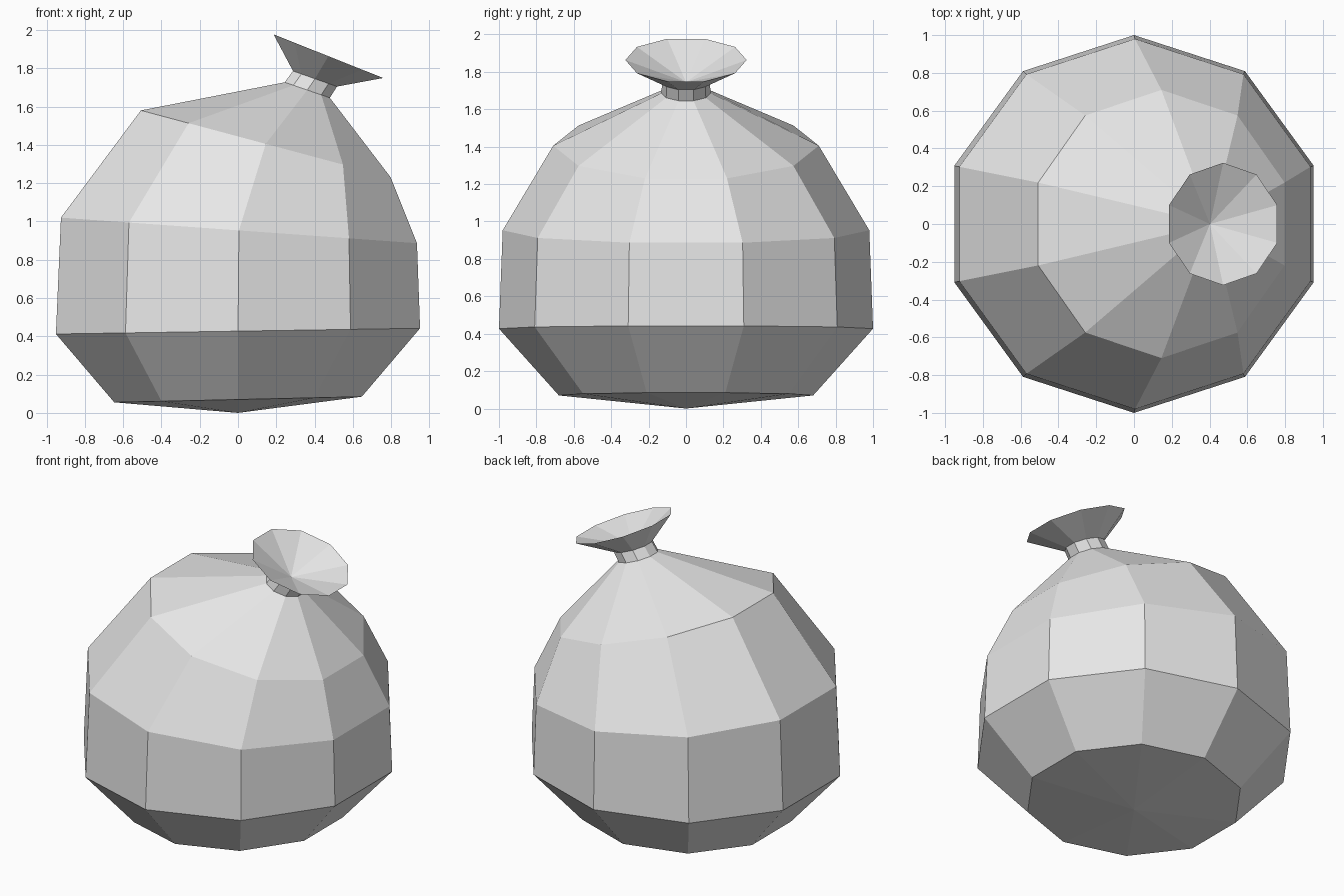
import bpy
import bmesh
from math import cos, sin, radians
from mathutils import Matrix, Vector

cube = bpy.data.objects.get("Cube")
if cube:
    bpy.data.objects.remove(cube, do_unlink=True)

SIDES = 10

# Grey cloth colour
cloth = bpy.data.materials.new("grey_cloth")
cloth.use_nodes = True
cloth.diffuse_color = (0.8, 0.8, 0.8, 1)
cloth.node_tree.nodes["Principled BSDF"].inputs["Base Color"].default_value = (0.8, 0.8, 0.8, 1)


def add_ring(bm, x, z, radius, tilt):
    """Ten-sided loop leaning towards +x by tilt degrees."""
    lean = Matrix.Rotation(radians(tilt), 3, 'Y')
    ring = []
    for i in range(SIDES):
        a = radians(18 + i * 360 / SIDES)
        ring.append(bm.verts.new(Vector((x, 0, z)) + lean @ Vector((radius * cos(a), radius * sin(a), 0))))
    return ring


def bridge(bm, lower, upper):
    for i in range(SIDES):
        j = (i + 1) % SIDES
        bm.faces.new((lower[i], lower[j], upper[j], upper[i]))


def fan(bm, ring, tip, flip=False):
    apex = bm.verts.new(tip)
    for i in range(SIDES):
        tri = (ring[i], ring[(i + 1) % SIDES], apex)
        bm.faces.new(tri[::-1] if flip else tri)


# Loops from the base to the flared mouth: x, z, radius, tilt
loops = [
    (0, 0.07, 0.68, -1.3),         # base
    (0, 0.427, 1.0, -0.9),         # belly
    (0.005, 0.953, 0.98, 4.1),     # upper belly
    (0.145, 1.405, 0.71, 15),      # shoulder
    (0.362, 1.686, 0.131, 19),     # neck bottom
    (0.402, 1.745, 0.128, 19.5),   # neck top
    (0.472, 1.863, 0.324, 21.7),   # mouth rim
]

bm = bmesh.new()
rings = [add_ring(bm, *loop) for loop in loops]
fan(bm, rings[0], (0, 0, 0), flip=True)
for lower, upper in zip(rings, rings[1:]):
    bridge(bm, lower, upper)
# Funnel inside the mouth
fan(bm, rings[-1], (0.402, 0, 1.745))

mesh = bpy.data.meshes.new("tied_sack")
bm.to_mesh(mesh)
bm.free()
mesh.materials.append(cloth)
sack = bpy.data.objects.new("tied_sack", mesh)
bpy.context.collection.objects.link(sack)
